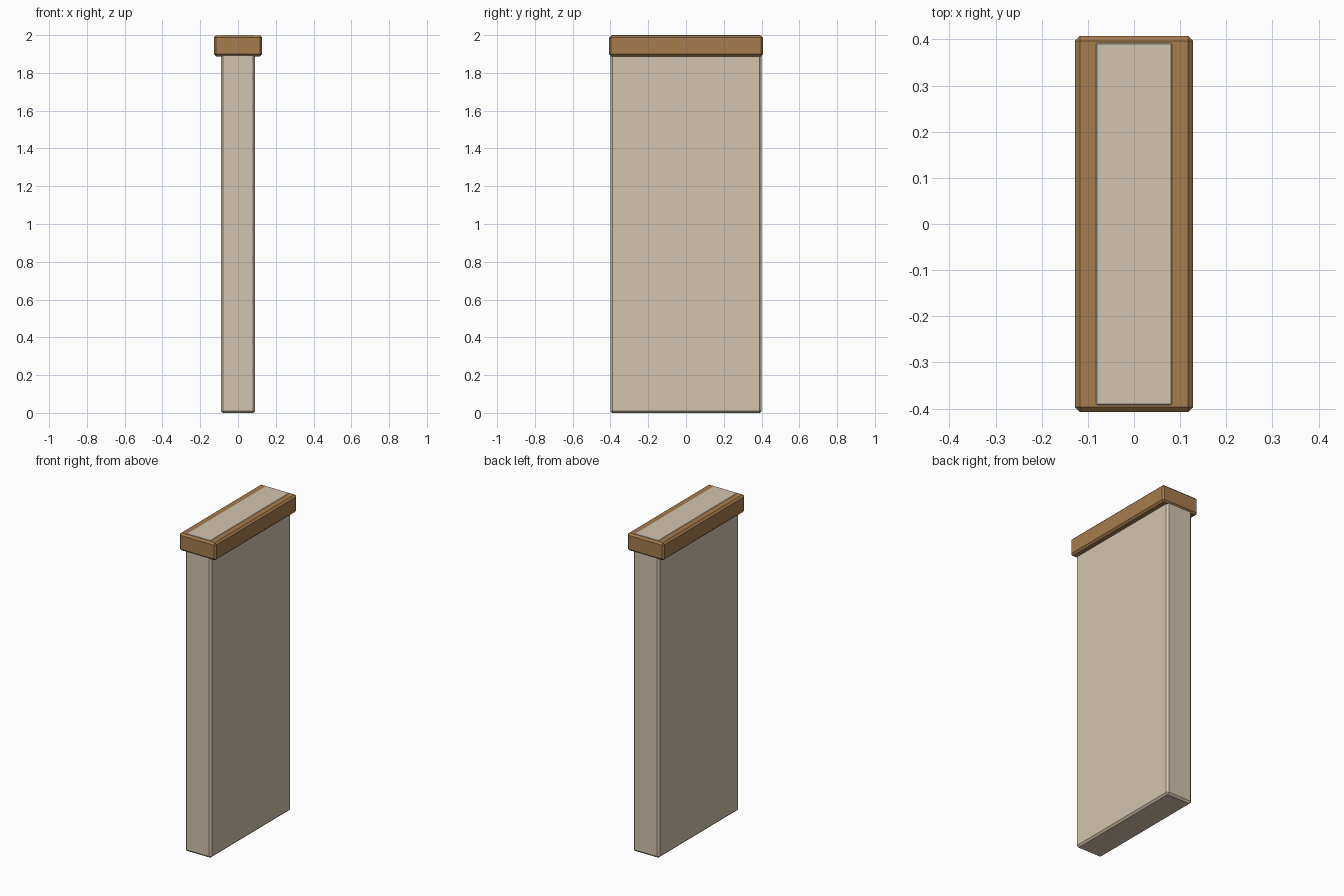
import bpy

if "Cube" in bpy.data.objects:
    bpy.data.objects.remove(bpy.data.objects["Cube"])


def chamfered_box(name, size, z_low, z_high, bevel, color):
    """Box centred on x and y with a single flat chamfer on every edge."""
    bpy.ops.mesh.primitive_cube_add(size=1, location=(0, 0, (z_low + z_high) / 2))
    obj = bpy.context.object
    obj.name = name
    obj.scale = (size[0], size[1], z_high - z_low)
    bpy.ops.object.transform_apply(location=False, rotation=False, scale=True)
    mod = obj.modifiers.new("chamfer", "BEVEL")
    mod.width = bevel
    mod.segments = 1
    mat = bpy.data.materials.new(name + "_colour")
    mat.diffuse_color = color
    mat.use_nodes = True
    mat.node_tree.nodes["Principled BSDF"].inputs["Base Color"].default_value = mat.diffuse_color
    obj.data.materials.append(mat)
    return obj


# Plaster wall slab; its top face just shows through the cap
chamfered_box("wall_panel", (0.182, 0.802, 0), 0.0, 2.0, 0.011, (0.65, 0.55, 0.42, 1))

# Wooden cap beam wrapping the top of the wall
chamfered_box("wood_cap", (0.256, 0.816, 0), 1.888, 1.998, 0.011, (0.38, 0.2, 0.075, 1))
